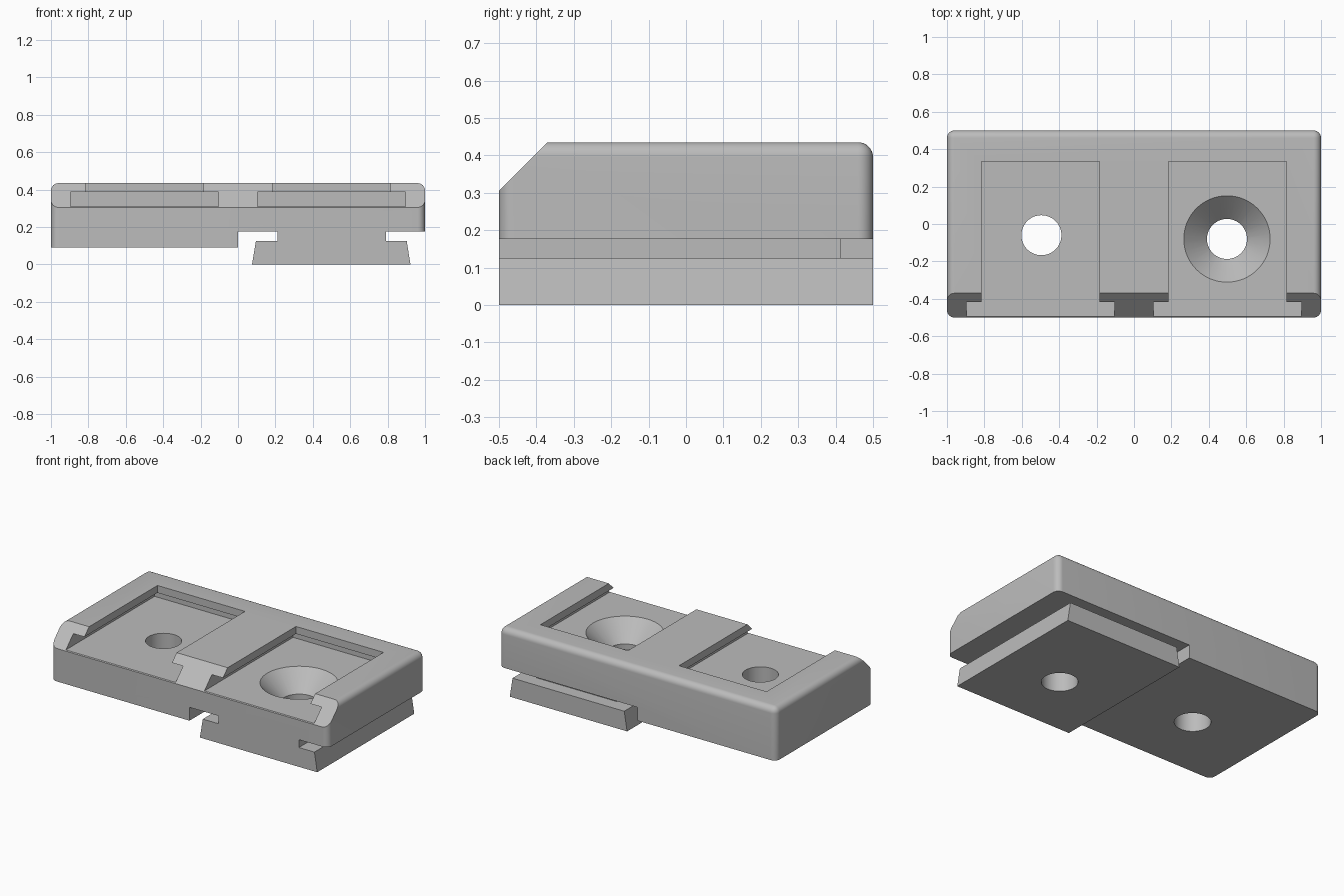
import bpy, bmesh, math

cube = bpy.data.objects.get("Cube")
if cube:
    bpy.data.objects.remove(cube, do_unlink=True)

# Single plastic colour
grey = bpy.data.materials.new("light_grey")
grey.use_nodes = True
colour = (0.5, 0.5, 0.5, 1)
grey.diffuse_color = colour
grey.node_tree.nodes["Principled BSDF"].inputs["Base Color"].default_value = colour


def finish(bm, name):
    bmesh.ops.recalc_face_normals(bm, faces=bm.faces[:])
    mesh = bpy.data.meshes.new(name)
    bm.to_mesh(mesh)
    bm.free()
    mesh.materials.append(grey)
    obj = bpy.data.objects.new(name, mesh)
    bpy.context.collection.objects.link(obj)
    return obj


def prism(name, points, axis, start, end):
    """Extrude a profile along x (points are y, z) or y (points are x, z)."""
    def place(p, d):
        return (d, p[0], p[1]) if axis == "x" else (p[0], d, p[1])
    bm = bmesh.new()
    a = [bm.verts.new(place(p, start)) for p in points]
    b = [bm.verts.new(place(p, end)) for p in points]
    bm.faces.new(a)
    bm.faces.new(b)
    for i in range(len(a)):
        j = (i + 1) % len(a)
        bm.faces.new((a[i], a[j], b[j], b[i]))
    return finish(bm, name)


def box(name, x0, x1, y0, y1, z0, z1):
    return prism(name, [(x0, z0), (x1, z0), (x1, z1), (x0, z1)], "y", y0, y1)


def cone(name, x, y, z0, z1, r0, r1):
    bm = bmesh.new()
    bmesh.ops.create_cone(bm, cap_ends=True, segments=64, radius1=r0, radius2=r1, depth=z1 - z0)
    bmesh.ops.translate(bm, verts=bm.verts[:], vec=(x, y, (z0 + z1) / 2))
    return finish(bm, name)


def boolean(target, tool, operation="DIFFERENCE"):
    tool.hide_render = True
    mod = target.modifiers.new(tool.name, "BOOLEAN")
    mod.operation, mod.solver, mod.object = operation, "EXACT", tool
    bpy.context.view_layer.objects.active = target
    bpy.ops.object.modifier_apply(modifier=mod.name)
    bpy.data.objects.remove(tool, do_unlink=True)


BOTTOM, STEP, FLOOR, TOP = 0.09, 0.177, 0.31, 0.435

# Main block with rounded upright and top edges
block = box("mounting_block", -1, 1, -0.5, 0.5, BOTTOM, TOP)
bm = bmesh.new()
bm.from_mesh(block.data)
edges = [e for e in bm.edges if max(v.co.z for v in e.verts) > TOP - 0.01]
bmesh.ops.bevel(bm, geom=edges, offset=0.04, segments=8, profile=0.5, affect="EDGES")
bm.to_mesh(block.data)
bm.free()

# Front slope and the raised underside above the rail
boolean(block, prism("slope_cutter", [(-0.6, 0.205), (-0.27, 0.535), (-0.6, 0.535)], "x", -1.2, 1.2))
boolean(block, box("step_cutter", 0, 1.2, -0.7, 0.7, -0.1, STEP))

# Undercut slots, open at the front
for x in (-0.5, 0.5):
    boolean(block, box("slot_cutter", x - 0.396, x + 0.396, -0.7, 0.42, FLOOR, 0.387))
    boolean(block, box("mouth_cutter", x - 0.316, x + 0.316, -0.7, 0.335, 0.35, 0.6))

# Rail under the left half: neck and flared flange
boolean(block, box("rail_neck", 0.21, 0.79, -0.5, 0.415, 0.08, 0.22), "UNION")
flange = [(0.075, 0), (0.922, 0), (0.902, 0.126), (0.096, 0.126)]
boolean(block, prism("rail_flange", flange, "y", -0.5, 0.5), "UNION")

# Screw holes, one countersunk
boolean(block, cone("plain_hole", -0.495, -0.06, -0.1, 0.36, 0.107, 0.107))
boolean(block, cone("screw_hole", 0.497, -0.08, -0.1, 0.36, 0.107, 0.107))
boolean(block, cone("countersink", 0.497, -0.08, FLOOR - 0.126, FLOOR + 0.01, 0.105, 0.241))

# Smooth the curves, keep the edges crisp
bpy.ops.object.select_all(action="DESELECT")
block.select_set(True)
bpy.context.view_layer.objects.active = block
bpy.ops.object.shade_smooth_by_angle(angle=math.radians(25))
